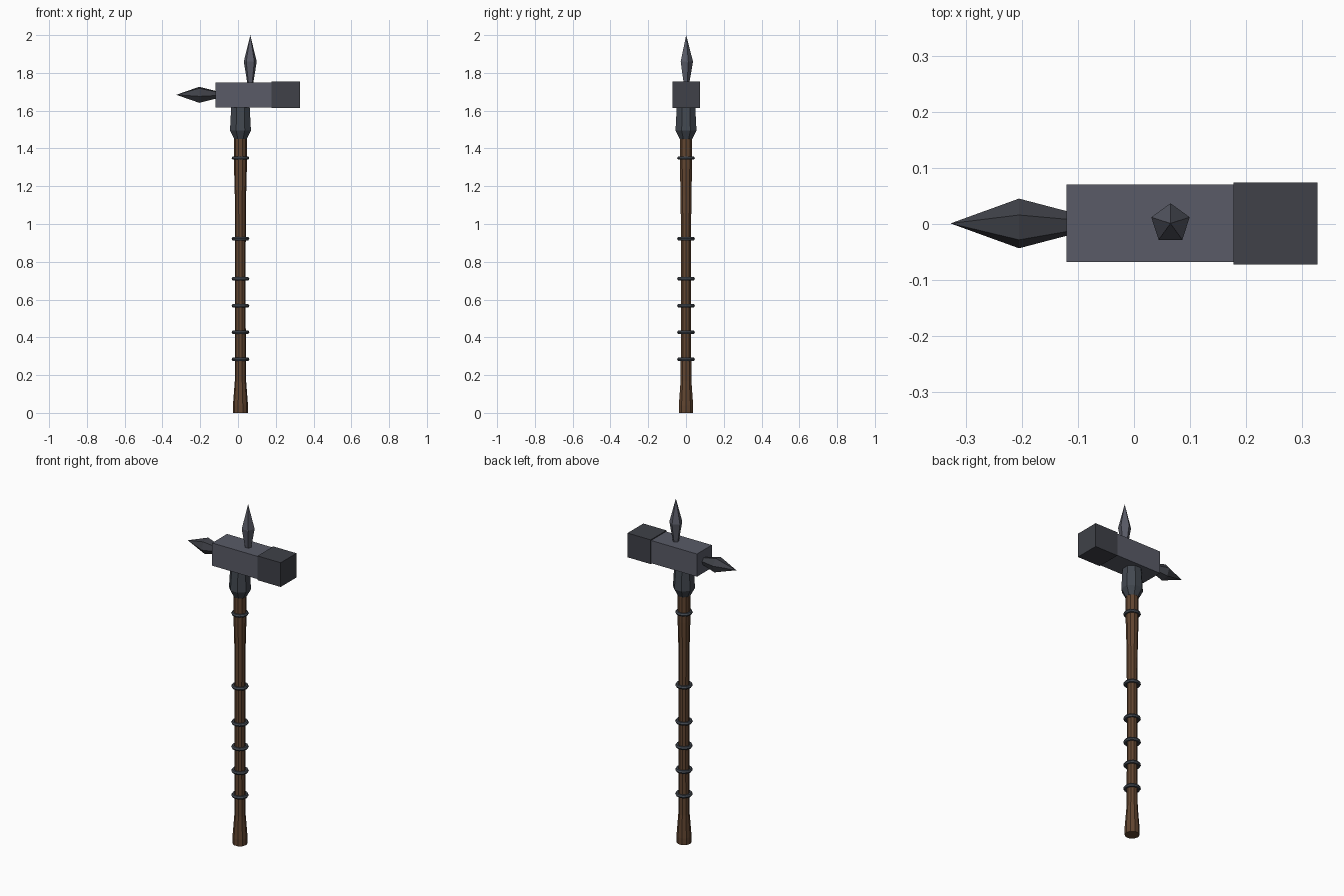
import bpy, bmesh
from math import cos, sin, pi, radians
from mathutils import Matrix

if "Cube" in bpy.data.objects:
    bpy.data.objects.remove(bpy.data.objects["Cube"])

CX = 0.013  # shaft axis


def material(name, rgb):
    m = bpy.data.materials.new(name)
    m.diffuse_color = (*rgb, 1)
    m.use_nodes = True
    m.node_tree.nodes["Principled BSDF"].inputs["Base Color"].default_value = m.diffuse_color
    return m


wood = material("wood", (0.12, 0.06, 0.03))
steel = material("steel", (0.10, 0.105, 0.135))
dark_steel = material("dark_steel", (0.05, 0.053, 0.065))
iron = material("iron", (0.055, 0.065, 0.08))


def finish(name, bm, mat, matrix=Matrix()):
    bmesh.ops.transform(bm, matrix=matrix, verts=bm.verts)
    bmesh.ops.recalc_face_normals(bm, faces=bm.faces)
    me = bpy.data.meshes.new(name)
    bm.to_mesh(me)
    bm.free()
    me.materials.append(mat)
    ob = bpy.data.objects.new(name, me)
    bpy.context.collection.objects.link(ob)
    return ob


def lathe(name, profile, sides, mat, matrix=Matrix(), turn=0.0):
    """Faceted solid from (radius, height) pairs; radius 0 makes a tip."""
    bm = bmesh.new()
    rings = []
    for r, z in profile:
        n = sides if r > 0 else 1
        rings.append([bm.verts.new((r * cos(turn + 2 * pi * i / sides),
                                    r * sin(turn + 2 * pi * i / sides), z)) for i in range(n)])
    for a, b in zip(rings, rings[1:]):
        for i in range(sides):
            j = (i + 1) % sides
            if len(b) == 1:
                bm.faces.new((a[i], a[j], b[0]))
            else:
                bm.faces.new((a[i], a[j], b[j], b[i]))
    bm.faces.new(rings[0][::-1])
    if len(rings[-1]) > 1:
        bm.faces.new(rings[-1])
    return finish(name, bm, mat, matrix)


def box(name, lo, hi, mat):
    bm = bmesh.new()
    bmesh.ops.create_cube(bm, size=1)
    size = [b - a for a, b in zip(lo, hi)]
    mid = [(a + b) / 2 for a, b in zip(lo, hi)]
    return finish(name, bm, mat, Matrix.Translation(mid) @ Matrix.Diagonal((*size, 1)))


axis = Matrix.Translation((CX, 0, 0))

# Wooden shaft with flared butt
lathe("shaft", [(0.040, 0), (0.040, 0.04), (0.030, 0.17), (0.028, 0.45), (0.028, 0.90),
                (0.030, 1.15), (0.034, 1.30), (0.034, 1.48)], 10, wood, axis)

# Metal rings along the shaft
for k, z in enumerate((0.284, 0.427, 0.567, 0.71, 0.922, 1.349)):
    bpy.ops.mesh.primitive_torus_add(location=(CX, 0, z), major_radius=0.037, minor_radius=0.010,
                                     major_segments=12, minor_segments=6)
    ring = bpy.context.object
    ring.name = f"ring_{k + 1}"
    ring.data.materials.append(iron)

# Socket under the head
lathe("socket", [(0.036, 1.45), (0.060, 1.495), (0.053, 1.62)], 8, iron, axis, pi / 8)

# Hammer head and striking face
box("head", (-0.12, -0.068, 1.617), (0.177, 0.070, 1.75), steel)
box("striking_face", (0.177, -0.072, 1.613), (0.327, 0.074, 1.755), dark_steel)

# Spikes: five-sided on top, six-sided at the back
lathe("top_spike", [(0.017, 1.748), (0.036, 1.86), (0, 2.0)], 5, steel,
      Matrix.Translation((0.065, 0.001, 0)), pi / 2)
lathe("back_spike", [(0.021, 0.115), (0.045, 0.205), (0, 0.327)], 6, dark_steel,
      Matrix.Translation((0, 0.001, 1.684)) @ Matrix.Rotation(-pi / 2, 4, 'Y'), radians(79.5))
